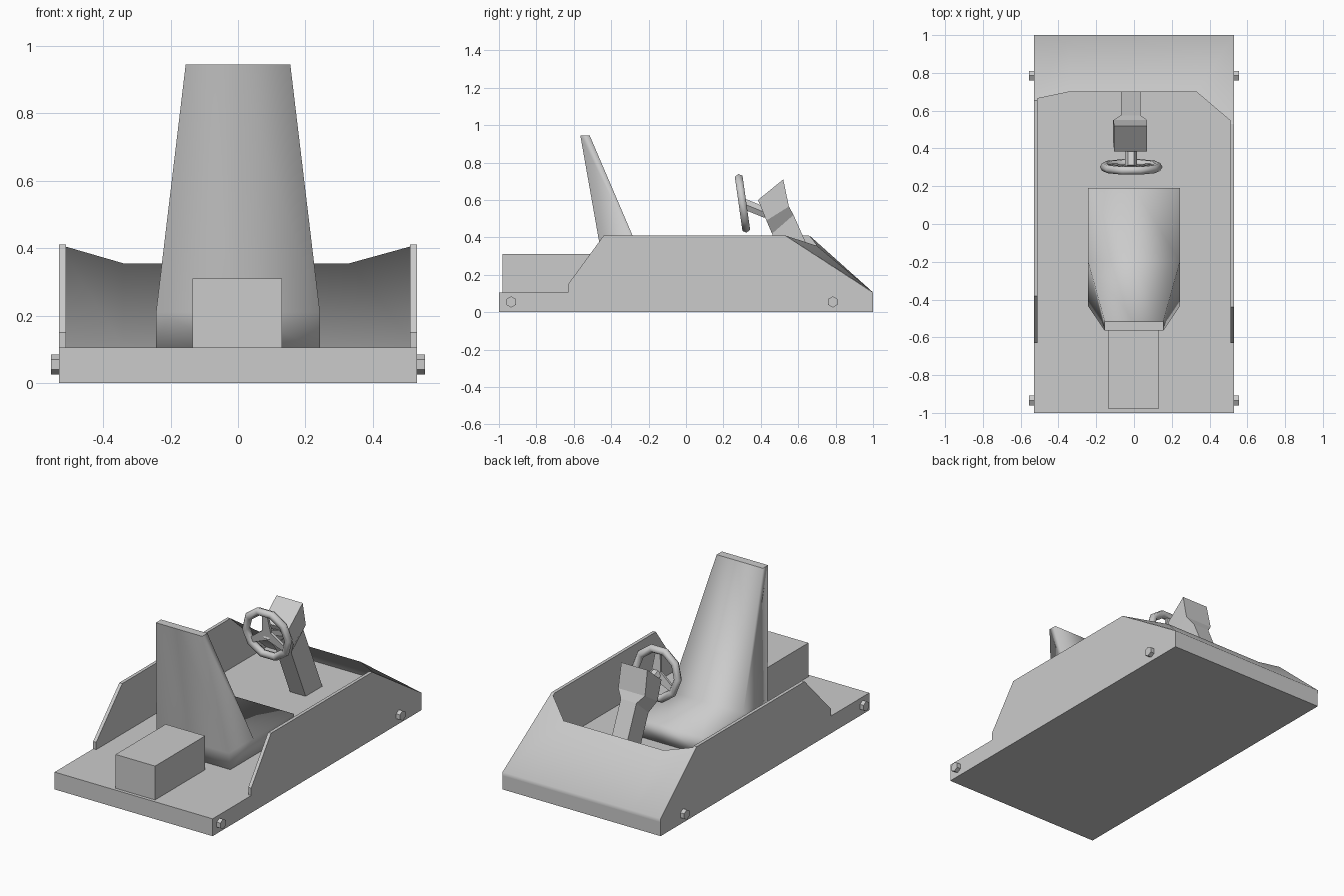
import bpy, bmesh, math
from mathutils import Vector, Matrix

if "Cube" in bpy.data.objects:
    bpy.data.objects.remove(bpy.data.objects["Cube"])


def make(name, verts, faces, smooth=None):
    me = bpy.data.meshes.new(name)
    me.from_pydata([tuple(v) for v in verts], [], faces)
    ob = bpy.data.objects.new(name, me)
    bpy.context.collection.objects.link(ob)
    bm = bmesh.new()
    bm.from_mesh(me)
    bmesh.ops.recalc_face_normals(bm, faces=bm.faces)
    bm.to_mesh(me)
    bm.free()
    if smooth:
        for p in me.polygons:
            p.use_smooth = True
        me.set_sharp_from_angle(angle=math.radians(smooth))
    return ob


def loft(name, rings, smooth=None):
    """Closed solid through rings with equal point counts."""
    n = len(rings[0])
    verts = [v for r in rings for v in r]
    faces = [(k * n + i, k * n + (i + 1) % n, (k + 1) * n + (i + 1) % n, (k + 1) * n + i)
             for k in range(len(rings) - 1) for i in range(n)]
    faces += [tuple(range(n))[::-1], tuple(range(len(verts) - n, len(verts)))]
    return make(name, verts, faces, smooth)


def box(name, x0, x1, y0, y1, z0, z1):
    return loft(name, [[(x0, y0, z), (x1, y0, z), (x1, y1, z), (x0, y1, z)] for z in (z0, z1)])


def prism(name, profile, x0, x1):
    return loft(name, [[(x, y, z) for y, z in profile] for x in (x0, x1)])


# Floor pan and rear motor box
box("floor_pan", -0.53, 0.53, -1, 1, 0, 0.105)
box("motor_box", -0.135, 0.13, -0.98, -0.50, 0.105, 0.31)

# Side panels: the slopes differ a little left and right
for name, x0, x1, back, front in (("right_side_panel", 0.51, 0.53, -0.44, 0.53),
                                  ("left_side_panel", -0.53, -0.51, -0.38, 0.655)):
    prism(name, [(-0.63, 0.10), (-0.63, 0.15), (back, 0.41), (front, 0.41), (1, 0.105)], x0, x1)

# Axle nuts
for side in (-1, 1):
    for y in (-0.935, 0.785):
        hexagon = [(y + 0.03 * math.sin(i * math.pi / 3), 0.055 + 0.03 * math.cos(i * math.pi / 3))
                   for i in range(6)]
        prism("axle_nut", hexagon, side * 0.52, side * 0.555)

# Curved hood sheet with a short front lip
rear = [(-0.53, 0.66, 0.41), (-0.34, 0.70, 0.355), (0.33, 0.70, 0.355), (0.53, 0.53, 0.41)]
rows = [rear,
        [(x, 1.0, 0.106) for x, _, _ in rear],
        [(x, 1.001, 0.085) for x, _, _ in rear]]
hood_faces = [(r * 4 + c, r * 4 + 4 + c, r * 4 + 5 + c, r * 4 + 1 + c)
              for r in range(2) for c in range(3)]
make("hood", [v for r in rows for v in r], hood_faces, 100)

# Bucket seat: cushion and tapered backrest from (y, z, half width)
side = [(0.19, 0.10, 0.243), (0.19, 0.21, 0.243), (-0.20, 0.21, 0.243),
        (-0.515, 0.945, 0.155), (-0.565, 0.945, 0.155),
        (-0.435, 0.21, 0.243), (-0.42, 0.10, 0.243)]
n = len(side)
seat_verts = [(s * w, y, z) for s in (-1, 0, 1) for y, z, w in side]
seat_faces = [(k * n + i, k * n + (i + 1) % n, (k + 1) * n + (i + 1) % n, (k + 1) * n + i)
              for k in range(2) for i in range(n)]
for o in (0, 2 * n):
    seat_faces += [(o, o + 1, o + 2, o + 5, o + 6), (o + 2, o + 3, o + 4, o + 5)]
seat = make("seat", seat_verts, seat_faces, 180)
# Keep the top edge of the backrest crisp
for e in seat.data.edges:
    e.use_edge_sharp = all(seat.data.vertices[v].co.z > 0.9 for v in e.vertices)

# Steering column: leaning post widening into a head block
sections = [(0.60, 0.10, 0.76, 0.10, -0.07, 0.035),
            (0.46, 0.42, 0.575, 0.52, -0.07, 0.035),
            (0.43, 0.49, 0.55, 0.565, -0.11, 0.07),
            (0.385, 0.60, 0.52, 0.71, -0.105, 0.07)]
loft("steering_column", [[(a, y0, z0), (b, y0, z0), (b, y1, z1), (a, y1, z1)]
                         for y0, z0, y1, z1, a, b in sections])

# Steering wheel frame: local z runs along the wheel axis
centre = Vector((-0.015, 0.302, 0.582))
frame = Matrix.Translation(centre) @ Matrix.Rotation(math.radians(98), 4, 'X')
bpy.ops.mesh.primitive_torus_add(major_segments=10, minor_segments=6,
                                 major_radius=0.142, minor_radius=0.024)
rim = bpy.context.object
rim.name = "steering_wheel_rim"
rim.matrix_world = frame
for p in rim.data.polygons:
    p.use_smooth = True

# Spokes, wide at the hub
for k in range(3):
    turn = frame @ Matrix.Rotation(math.radians(90 + 120 * k), 4, 'Z')
    rings = [[turn @ Vector((r, a * w, d)) for a, d in
              ((-1, -0.008), (1, -0.008), (1, 0.008), (-1, 0.008))]
             for r, w in ((0.0, 0.032), (0.14, 0.014))]
    loft("wheel_spoke", rings)

# Steering shaft
end = Vector((-0.015, 0.43, 0.53))
axis = end - centre
bpy.ops.mesh.primitive_cylinder_add(vertices=6, radius=0.032, depth=axis.length,
                                    location=(centre + end) / 2,
                                    rotation=axis.to_track_quat('Z', 'X').to_euler())
bpy.context.object.name = "steering_shaft"
